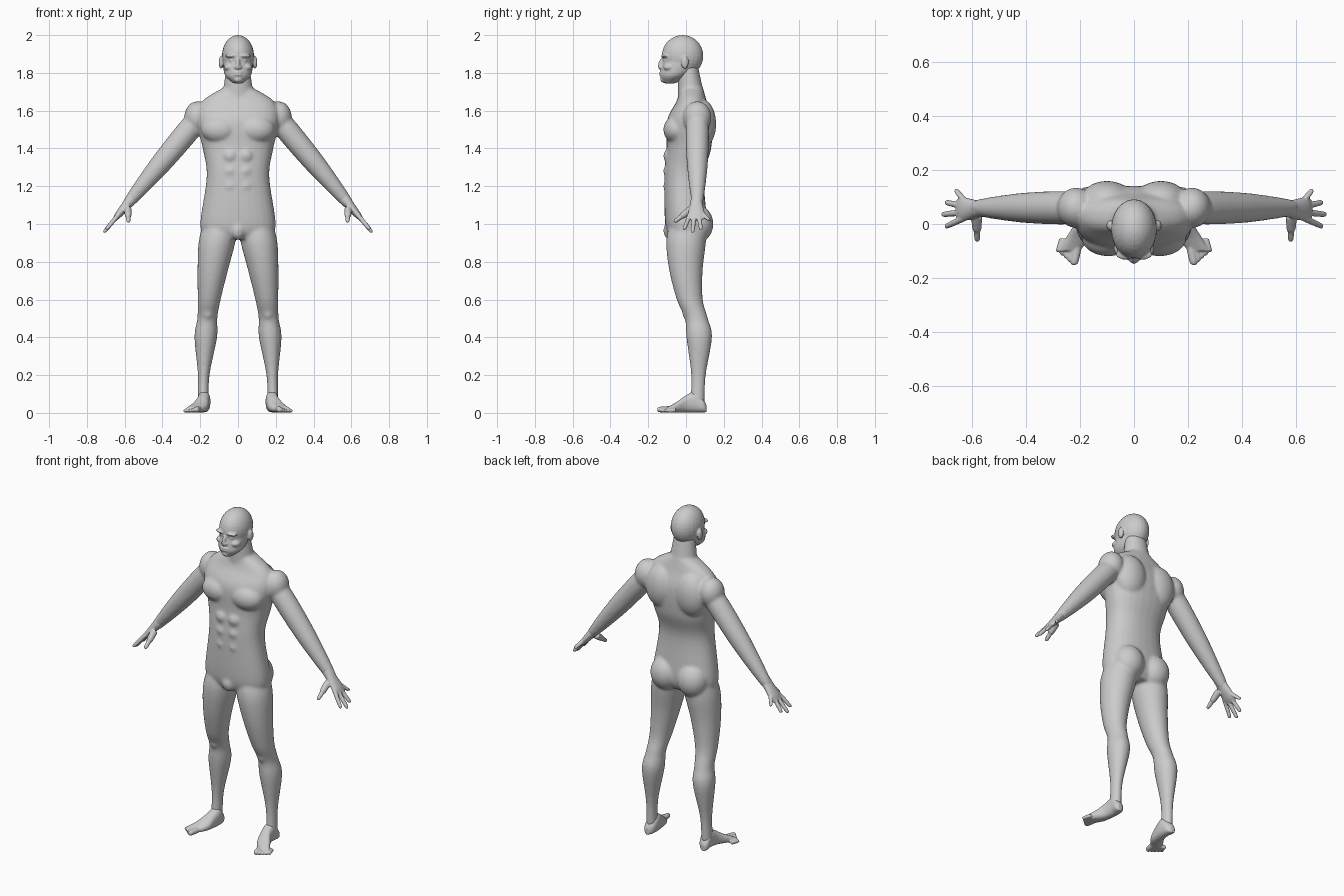
import bpy
import bmesh
import math
from mathutils import Matrix, Vector

default_cube = bpy.data.objects.get("Cube")
if default_cube:
    bpy.data.objects.remove(default_cube, do_unlink=True)

skin = bpy.data.materials.new("plain grey")
skin.use_nodes = True
grey = (.6, .6, .6, 1)
skin.diffuse_color = grey
skin.node_tree.nodes["Principled BSDF"].inputs["Base Color"].default_value = grey

AXIS_X, AXIS_Y, AXIS_Z = Matrix.Identity(3)
ARM_AXIS = Vector((.64, 0, -.77)).normalized()
SHOULDER = Vector((.2, .06, 1.57))


def smooth_rows(rows, steps=6):
    """Pass a smooth curve through rows of numbers."""
    result = []
    last = len(rows) - 1
    for index in range(last):
        before, start = rows[max(index - 1, 0)], rows[index]
        end, after = rows[index + 1], rows[min(index + 2, last)]
        for step in range(steps):
            t = step / steps
            ease = t * t * (3 - 2 * t)
            lead, trail = t * (1 - t) ** 2 / 2, t * t * (1 - t) / 2
            result.append([a + (b - a) * ease + (b - p) * lead - (n - a) * trail
                           for p, a, b, n in zip(before, start, end, after)])
    result.append(rows[last])
    return result


def loft(bm, rings, axis, side, power=2, count=28):
    """Closed tube through rings of centre, side radius and other radius."""
    other = axis.cross(side)
    rows = [(*centre, wide, deep) for centre, wide, deep in rings]
    loops = []
    for *centre, wide, deep in smooth_rows(rows):
        loop = []
        for index in range(count):
            angle = math.tau * index / count
            cosine, sine = math.cos(angle), math.sin(angle)
            across = wide * math.copysign(abs(cosine) ** (2 / power), cosine)
            along = deep * math.copysign(abs(sine) ** (2 / power), sine)
            loop.append(bm.verts.new(Vector(centre) + side * across + other * along))
        loops.append(loop)
    for lower, upper in zip(loops, loops[1:]):
        for index in range(count):
            after = (index + 1) % count
            bm.faces.new((lower[index], lower[after], upper[after], upper[index]))
    bm.faces.new(loops[0])
    bm.faces.new(loops[-1])


def upright(bm, rows, power=2):
    """Central column from rows of height, depth position, width and depth."""
    rings = [((0, y, z), wide, deep) for z, y, wide, deep in rows]
    loft(bm, rings, AXIS_Z, AXIS_X, power)


def blob(bm, centre, radii, tilt=0):
    place = (Matrix.Translation(centre) @ Matrix.Rotation(tilt, 4, "X")
             @ Matrix.Diagonal((*radii, 1)))
    bmesh.ops.create_uvsphere(bm, u_segments=24, v_segments=16, radius=1, matrix=place)


def digit(bm, base, tip, radius, axis, side):
    """Finger or toe with a rounded tip."""
    rings = []
    for part, size in ((0, 1), (.5, .95), (.9, .8), (1, .3)):
        rings.append((base.lerp(tip, part), radius * size, radius * size))
    loft(bm, rings, axis, side, count=14)


def along_arm(distance, y=SHOULDER.y):
    point = SHOULDER + ARM_AXIS * distance
    point.y = y
    return point


def mirror(bm):
    geometry = bm.verts[:] + bm.edges[:] + bm.faces[:]
    for item in bmesh.ops.duplicate(bm, geom=geometry)["geom"]:
        if isinstance(item, bmesh.types.BMVert):
            item.co.x = -item.co.x


def fuse(name, bm, voxel, rounds):
    """Merge overlapping parts into one soft surface."""
    bmesh.ops.recalc_face_normals(bm, faces=bm.faces[:])
    mesh = bpy.data.meshes.new(name)
    bm.to_mesh(mesh)
    bm.free()
    mesh.materials.append(skin)
    part = bpy.data.objects.new(name, mesh)
    bpy.context.scene.collection.objects.link(part)
    remesh = part.modifiers.new("merge", "REMESH")
    remesh.mode = "VOXEL"
    remesh.voxel_size = voxel
    remesh.use_smooth_shade = True
    soften = part.modifiers.new("soften", "SMOOTH")
    soften.factor = .5
    soften.iterations = rounds


# Arms follow one straight line, legs lean outward toward the ankles
body = bmesh.new()
arm = [(0, .055), (.1, .062), (.3, .057), (.46, .045), (.58, .032), (.62, .024)]
loft(body, [(along_arm(reach), size, size) for reach, size in arm], ARM_AXIS, AXIS_Y)
leg = [(1, .01, .09), (.9, 0, .097), (.75, 0, .08), (.6, .02, .061), (.5, .055, .053),
       (.4, .07, .06), (.2, .066, .031), (.05, .06, .03)]
loft(body, [((.185 - .09 * z * z, y, z), size, size + .008) for z, y, size in leg],
     AXIS_Z, AXIS_X)

# Paired muscles
muscles = {
    "shoulder": ((.215, .06, 1.565), (.07, .075, .085)),
    "chest": ((.095, -.05, 1.5), (.1, .07, .075)),
    "shoulder blade": ((.1, .085, 1.53), (.1, .075, .13)),
    "buttock": ((.09, .06, 1), (.09, .085, .1)),
    "knee": ((.16, .01, .53), (.03, .03, .04)),
}
for centre, radii in muscles.values():
    blob(body, centre, radii)
for row in range(3):
    blob(body, (.04, -.08, 1.2 + .08 * row), (.044, .04, .044))
mirror(body)

# Torso, neck and groin
upright(body, [(1.72, .03, .08, .06), (1.65, .03, .19, .08), (1.55, .02, .22, .12),
               (1.4, .015, .187, .118), (1.25, -.01, .166, .105), (1, 0, .2, .11),
               (.92, 0, .17, .08)], power=2.3)
neck = [(1.66, .03, .085), (1.75, .02, .073), (1.85, .01, .06)]
upright(body, [(z, y, size, size * .85) for z, y, size in neck])
blob(body, (0, -.08, .965), (.04, .04, .05))
fuse("body", body, .007, 14)

# Head: paired features
head = bmesh.new()
features = {
    "ear": ((.09, -.006, 1.855), (.012, .02, .034)),
    "brow": ((.034, -.112, 1.89), (.034, .02, .01)),
    "eye": ((.032, -.104, 1.865), (.015, .015, .01)),
    "cheek": ((.045, -.09, 1.83), (.03, .03, .02)),
    "nostril": ((.01, -.132, 1.83), (.01, .012, .01)),
}
for centre, radii in features.values():
    blob(head, centre, radii)
mirror(head)

# Skull, jaw, nose, lips and chin
blob(head, (0, -.018, 1.89), (.085, .11, .11))
upright(head, [(1.88, -.02, .08, .1), (1.82, -.04, .077, .092),
               (1.78, -.065, .065, .07), (1.745, -.085, .025, .03)])
blob(head, (0, -.128, 1.85), (.011, .018, .035), tilt=-.35)
for height in (1.802, 1.79):
    blob(head, (0, -.128, height), (.026, .014, .007))
blob(head, (0, -.116, 1.765), (.024, .02, .017))
fuse("head", head, .0045, 4)

# Hands: palm, four fanned fingers and a thumb
hands = bmesh.new()
palm = [(.56, .028, .032), (.62, .036, .024), (.68, .045, .018), (.71, .038, .01)]
loft(hands, [(along_arm(reach, .055), wide, thick) for reach, wide, thick in palm],
     ARM_AXIS, AXIS_Y)
for finger in range(4):
    base = along_arm(.67, .022 + .022 * finger)
    tip = along_arm(.8 - .02 * (finger - 1) ** 2, -.01 + .045 * finger)
    digit(hands, base, tip, .0125, ARM_AXIS, AXIS_Y)
thumb_axis = Vector((0, -.8, -.6))
thumb_base, thumb_tip = Vector((.583, .03, 1.08)), Vector((.58, -.064, 1.01))
digit(hands, thumb_base, thumb_base.lerp(thumb_tip, .6), .02, thumb_axis, AXIS_X)
digit(hands, thumb_base, thumb_tip, .0135, thumb_axis, AXIS_X)
mirror(hands)
fuse("hands", hands, .004, 4)

# Feet: the sole rests on the ground and the front curves outward
feet = bmesh.new()
foot = [(.108, .013, .02), (.09, .03, .035), (.05, .034, .055), (0, .035, .045),
        (-.05, .044, .027), (-.1, .04, .014)]
loft(feet, [((.18 + 2.7 * (.05 - y) ** 2, y, rise + .003), wide, rise)
            for y, wide, rise in foot], -AXIS_Y, AXIS_X, power=2.4)

# Five toes from big to little
for toe in range(5):
    thickness = max(.017 - .003 * toe, .011)
    base = Vector((.21 + .014 * toe, -.085 + .008 * toe, thickness + .003))
    tip = Vector((.222 + .015 * toe, -.152 + .012 * toe, thickness))
    digit(feet, base, tip, thickness, -AXIS_Y, AXIS_X)
mirror(feet)
fuse("feet", feet, .004, 4)
